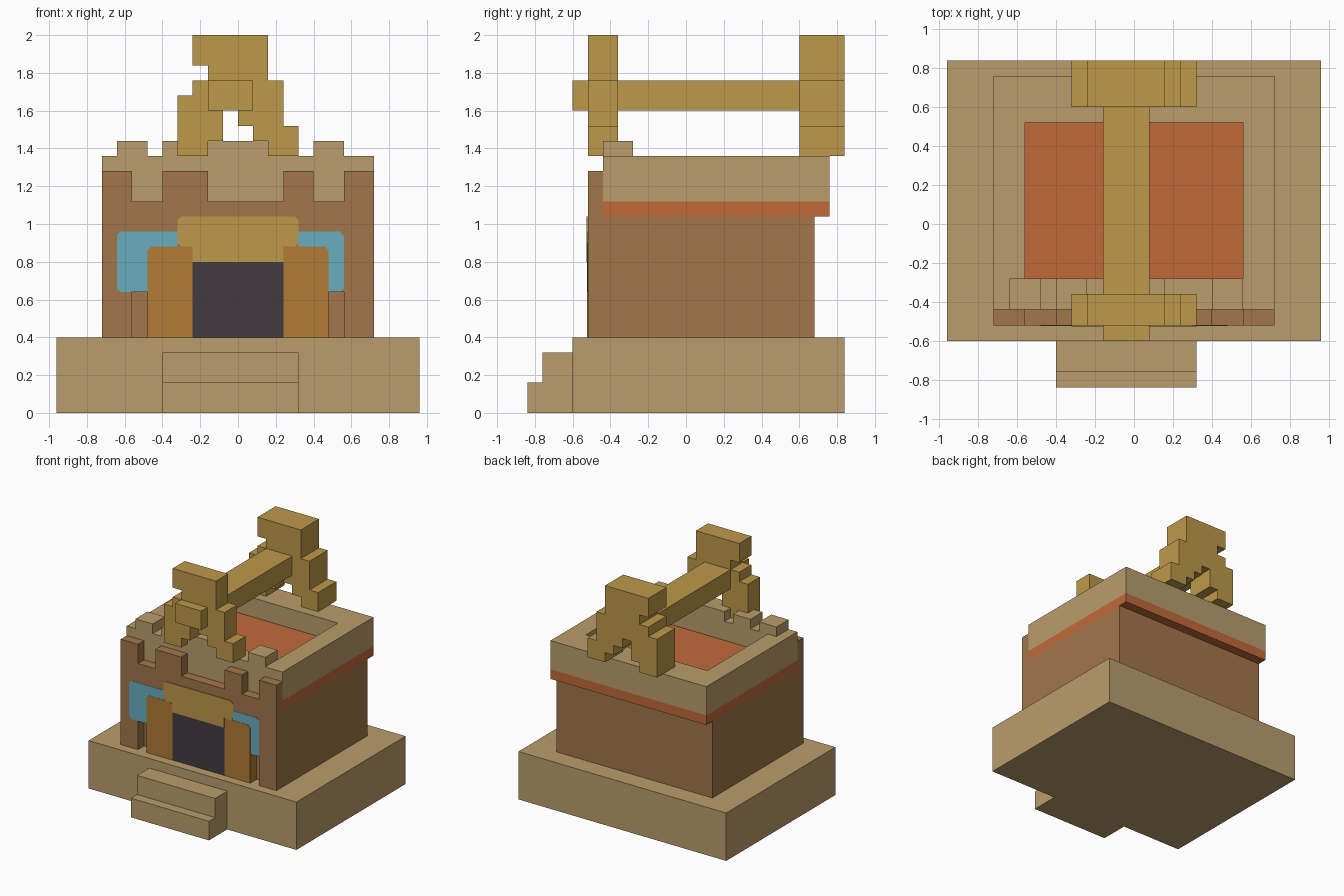
import bpy
import bmesh

if "Cube" in bpy.data.objects:
    bpy.data.objects.remove(bpy.data.objects["Cube"])


def to_linear(c):
    c /= 255
    return c / 12.92 if c <= 0.04045 else ((c + 0.055) / 1.055) ** 2.4


def make_material(name, rgb):
    colour = tuple(to_linear(c) for c in rgb) + (1.0,)
    mat = bpy.data.materials.new(name)
    mat.use_nodes = True
    mat.diffuse_color = colour
    for node in mat.node_tree.nodes:
        if node.type == "BSDF_PRINCIPLED":
            node.inputs["Base Color"].default_value = colour
            node.inputs["Roughness"].default_value = 0.9
    return mat


SAND = make_material("sandstone", (186, 157, 107))
BROWN = make_material("brown_clay", (163, 118, 75))
GOLD = make_material("golden_wood", (190, 152, 74))
AMBER = make_material("amber_wood", (178, 123, 53))
BLUE = make_material("pale_blue", (104, 173, 190))
DARK = make_material("dark_doorway", (66, 59, 65))
RUST = make_material("rust_orange", (193, 106, 57))


def extrude_profile(name, points, y0, y1, mat):
    """Extrude an outline in the XZ plane from y0 to y1."""
    bm = bmesh.new()
    front = bm.faces.new([bm.verts.new((x, y0, z)) for x, z in points])
    result = bmesh.ops.extrude_face_region(bm, geom=[front])
    moved = [v for v in result["geom"] if isinstance(v, bmesh.types.BMVert)]
    bmesh.ops.translate(bm, vec=(0, y1 - y0, 0), verts=moved)
    bmesh.ops.recalc_face_normals(bm, faces=bm.faces)
    mesh = bpy.data.meshes.new(name)
    bm.to_mesh(mesh)
    bm.free()
    mesh.materials.append(mat)
    obj = bpy.data.objects.new(name, mesh)
    bpy.context.collection.objects.link(obj)
    return obj


def box(name, x, y, z, mat):
    pts = [(x[0], z[0]), (x[1], z[0]), (x[1], z[1]), (x[0], z[1])]
    return extrude_profile(name, pts, y[0], y[1], mat)


def skyline(steps):
    """Stepped top edge from (x_start, x_end, height) spans, left to right."""
    return [p for x0, x1, z in steps for p in ((x0, z), (x1, z))]


def clipped(x0, x1, z0, z1, corners, c=0.02):
    """Rectangle with chosen corners clipped: bl, br, tr, tl."""
    pts = []
    for key, x, z, sx, sz in (("bl", x0, z0, 1, 1), ("br", x1, z0, -1, 1),
                              ("tr", x1, z1, -1, -1), ("tl", x0, z1, 1, -1)):
        if key not in corners:
            pts.append((x, z))
            continue
        pair = [(x, z + sz * c), (x + sx * c, z)]
        pts += pair if key in ("bl", "tr") else pair[::-1]
    return pts


# Plinth and entrance steps
box("plinth", (-0.96, 0.96), (-0.60, 0.84), (0, 0.40), SAND)
box("upper_step", (-0.40, 0.32), (-0.76, -0.60), (0, 0.32), SAND)
box("lower_step", (-0.40, 0.32), (-0.84, -0.76), (0, 0.16), SAND)

# Main body
box("body", (-0.72, 0.72), (-0.44, 0.68), (0.40, 1.04), BROWN)

# Front wall with battlements and an open lower middle
facade = skyline([(-0.72, -0.56, 1.28), (-0.56, -0.40, 1.12), (-0.40, -0.16, 1.28),
                  (-0.16, 0.24, 1.12), (0.24, 0.40, 1.28), (0.40, 0.56, 1.12),
                  (0.56, 0.72, 1.28)])
facade += [(0.72, 0.40), (0.56, 0.40), (0.56, 0.64),
           (-0.56, 0.64), (-0.56, 0.40), (-0.72, 0.40)]
extrude_profile("front_wall", facade, -0.52, -0.44, BROWN)

# Windows, door frame and doorway, layered a hair in front of the wall
extrude_profile("right_window", clipped(-0.64, -0.32, 0.64, 0.96, ("bl", "tl")),
                -0.522, -0.50, BLUE)
extrude_profile("left_window", clipped(0.32, 0.56, 0.64, 0.96, ("br", "tr")),
                -0.522, -0.50, BLUE)
extrude_profile("right_door_post", clipped(-0.48, -0.24, 0.40, 0.88, ("tl", "tr")),
                -0.524, -0.44, AMBER)
extrude_profile("left_door_post", clipped(0.24, 0.48, 0.40, 0.88, ("tl", "tr")),
                -0.524, -0.44, AMBER)
box("doorway", (-0.24, 0.24), (-0.523, -0.44), (0.40, 0.80), DARK)
extrude_profile("lintel", clipped(-0.32, 0.32, 0.88, 1.04, ("bl", "br", "tl", "tr")),
                -0.526, -0.50, GOLD)
box("lintel_lower", (-0.24, 0.24), (-0.526, -0.50), (0.80, 0.89), GOLD)

# Roof slab, sunken floor and parapet
box("roof_slab", (-0.72, 0.72), (-0.44, 0.76), (1.04, 1.12), RUST)
box("roof_floor", (-0.56, 0.56), (-0.28, 0.52), (1.12, 1.20), RUST)
box("back_parapet", (-0.72, 0.72), (0.52, 0.76), (1.12, 1.36), SAND)
for side, x in (("right", (-0.72, -0.56)), ("left", (0.56, 0.72))):
    box(side + "_parapet", x, (-0.28, 0.52), (1.12, 1.36), SAND)
parapet = skyline([(-0.72, -0.64, 1.36), (-0.64, -0.48, 1.44), (-0.48, -0.40, 1.36),
                   (-0.40, -0.24, 1.44), (-0.24, -0.16, 1.36), (-0.16, 0.16, 1.44),
                   (0.16, 0.40, 1.36), (0.40, 0.56, 1.44), (0.56, 0.72, 1.36)])
parapet += [(0.72, 1.12), (-0.72, 1.12)]
extrude_profile("front_parapet", parapet, -0.44, -0.28, SAND)

# Two stepped wooden trestles and the ridge beam between them
trestle = skyline([(-0.32, -0.24, 1.68), (-0.24, -0.16, 1.76)])
trestle += [(-0.16, 1.84), (-0.24, 1.84), (-0.24, 2.0), (0.16, 2.0),
            (0.16, 1.76), (0.24, 1.76), (0.24, 1.52), (0.32, 1.52),
            (0.32, 1.36), (0.16, 1.36), (0.16, 1.44), (0.08, 1.44),
            (0.08, 1.52), (0.0, 1.52), (0.0, 1.60), (-0.08, 1.60),
            (-0.08, 1.44), (-0.16, 1.44), (-0.16, 1.36), (-0.32, 1.36)]
extrude_profile("front_trestle", trestle, -0.52, -0.36, GOLD)
extrude_profile("back_trestle", trestle, 0.60, 0.84, GOLD)
box("ridge_beam", (-0.16, 0.08), (-0.60, 0.60), (1.60, 1.76), GOLD)
